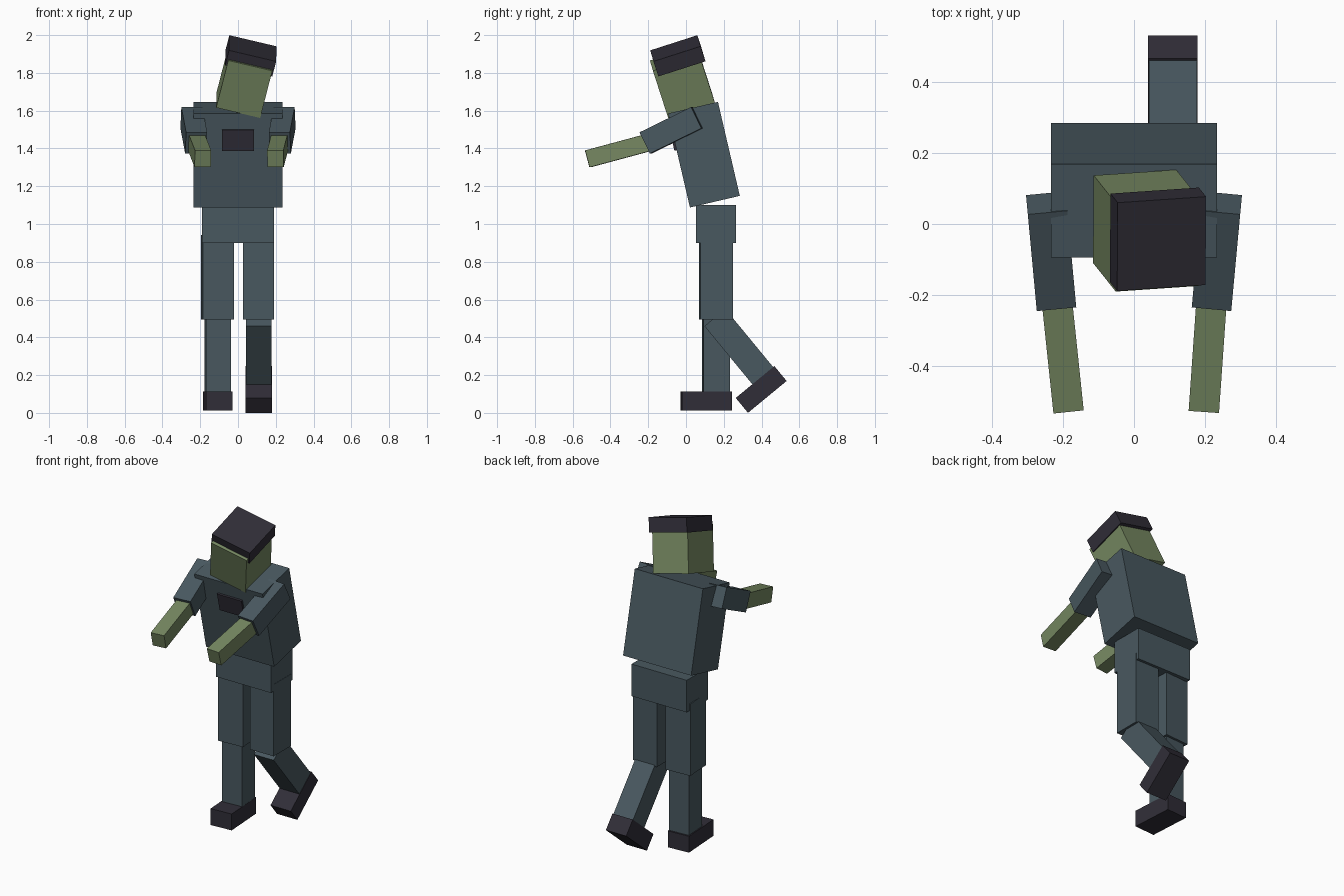
import bpy
from math import radians
from mathutils import Euler, Vector

if "Cube" in bpy.data.objects:
    bpy.data.objects.remove(bpy.data.objects["Cube"])


def material(name, color):
    m = bpy.data.materials.new(name)
    m.diffuse_color = (*color, 1)
    m.use_nodes = True
    m.node_tree.nodes["Principled BSDF"].inputs["Base Color"].default_value = m.diffuse_color
    return m


SLATE = material("slate cloth", (0.066, 0.098, 0.116))
GREEN = material("green skin", (0.180, 0.246, 0.120))
DARK = material("dark leather", (0.030, 0.027, 0.039))


def box(name, size, center, mat, rot=(0, 0, 0), offset=(0, 0, 0)):
    """Box of given size; offset is measured along the rotated axes."""
    e = Euler([radians(a) for a in rot])
    loc = Vector(center) + e.to_matrix() @ Vector(offset)
    bpy.ops.mesh.primitive_cube_add(size=1, location=loc, rotation=e)
    ob = bpy.context.object
    ob.name = name
    ob.scale = size
    bpy.ops.object.transform_apply(location=False, rotation=False, scale=True)
    ob.data.materials.append(mat)
    return ob


# Hips and forward-leaning torso with chest plate
box("hips", (0.38, 0.212, 0.20), (0, 0.159, 1.0), SLATE)
LEAN = (13.1, 0, 0)
TORSO = (0, 0.095, 1.367)
box("torso", (0.47, 0.271, 0.511), TORSO, SLATE, LEAN)
box("chest_plate", (0.168, 0.02, 0.113), TORSO, DARK, LEAN, (0, -0.1375, 0.112))

# Tilted head and cap, both placed from the centre of the cap top
TILT = (18.3, 13.2, 3.9)
CROWN = (0.078, -0.056, 1.93)
box("cap", (0.257, 0.262, 0.086), CROWN, DARK, TILT, (0, 0, -0.043))
box("head", (0.24, 0.26, 0.27), CROWN, GREEN, TILT, (0, -0.019, -0.185))

# Arms reaching forward; forearms are placed from the hand end
for side, s, hand_x, yaw in (("left", -1, 0.186, 6), ("right", 1, 0.198, 4)):
    box(side + "_upper_arm", (0.112, 0.305, 0.125), (s * 0.234, -0.077, 1.496),
        SLATE, (26, 0, -5.3 * s))
    box(side + "_forearm", (0.086, 0.33, 0.092), (s * hand_x, -0.519, 1.345),
        GREEN, (15, 0, -yaw * s), (0, 0.165, 0))

# Standing left leg, turned slightly inward
YAW = (0, 0, 3.5)
box("left_thigh", (0.165, 0.168, 0.448), (-0.109, 0.159, 0.719), SLATE, YAW)
box("left_shin", (0.132, 0.14, 0.40), (-0.107, 0.159, 0.313), SLATE, YAW)
box("left_foot", (0.14, 0.265, 0.102), (-0.107, 0.107, 0.063), DARK, YAW)

# Right leg, bent back at the knee
BEND = (39.5, 0, 0)
FOOT = (0.110, 0.398, 0.124)
box("right_thigh", (0.165, 0.17, 0.448), (0.109, 0.163, 0.719), SLATE)
box("right_shin", (0.136, 0.143, 0.40), FOOT, SLATE, BEND, (0, 0.053, 0.25))
box("right_foot", (0.14, 0.265, 0.102), FOOT, DARK, BEND)
